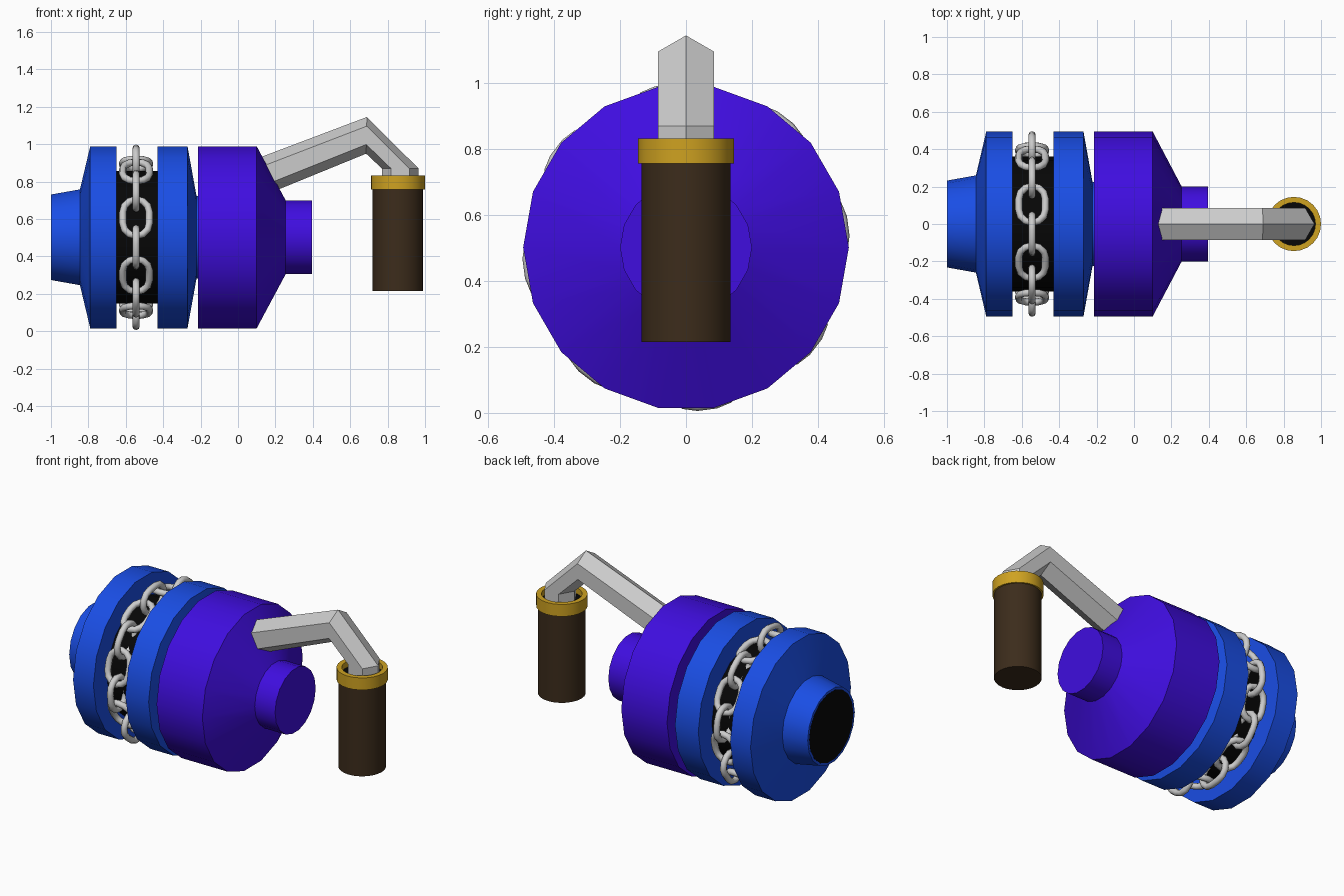
import bpy, bmesh
from math import sin, cos, pi, radians
from mathutils import Vector, Matrix

if "Cube" in bpy.data.objects:
    bpy.data.objects.remove(bpy.data.objects["Cube"])


def material(name, rgb):
    m = bpy.data.materials.new(name)
    m.diffuse_color = (*rgb, 1)
    m.use_nodes = True
    m.node_tree.nodes["Principled BSDF"].inputs["Base Color"].default_value = m.diffuse_color
    return m


BLUE = material("blue", (0.01, 0.075, 0.78))
PURPLE = material("purple", (0.05, 0.004, 0.74))
BLACK = material("black", (0.002, 0.002, 0.002))
BROWN = material("brown", (0.045, 0.025, 0.011))
GOLD = material("gold", (0.62, 0.36, 0.015))
AXIS_Z = 0.502


def finish(name, rings, mat=None, closed=False, caps=True, smooth=None):
    """Bridge a list of equal-sized point rings into one object."""
    bm = bmesh.new()
    vs = [[bm.verts.new(p) for p in ring] for ring in rings]
    n = len(vs[0])
    pairs = list(zip(vs, vs[1:])) + ([(vs[-1], vs[0])] if closed else [])
    for a, b in pairs:
        for i in range(n):
            j = (i + 1) % n
            bm.faces.new((a[i], a[j], b[j], b[i]))
    if caps and not closed:
        bm.faces.new(vs[0])
        bm.faces.new(vs[-1])
    bmesh.ops.recalc_face_normals(bm, faces=bm.faces)
    me = bpy.data.meshes.new(name)
    bm.to_mesh(me)
    bm.free()
    ob = bpy.data.objects.new(name, me)
    bpy.context.collection.objects.link(ob)
    if mat:
        me.materials.append(mat)
    if smooth:
        bpy.ops.object.select_all(action='DESELECT')
        ob.select_set(True)
        bpy.context.view_layer.objects.active = ob
        bpy.ops.object.shade_smooth_by_angle(angle=radians(smooth))
    return ob


def lathe_x(name, profile, mat, n=18, closed=False):
    """Revolve (x, radius) points around the drum axis."""
    rings = [[(x, r * cos(2 * pi * i / n), AXIS_Z + r * sin(2 * pi * i / n))
              for i in range(n)] for x, r in profile]
    return finish(name, rings, mat, closed, smooth=30)


def lathe_z(name, profile, mat, n=24, closed=False):
    """Revolve (radius, z) points around the handle axis."""
    rings = [[(0.855 + r * cos(2 * pi * i / n), r * sin(2 * pi * i / n), z)
              for i in range(n)] for r, z in profile]
    return finish(name, rings, mat, closed, smooth=30)


# Drum: blue flanges, dark core, purple end
lathe_x("rear_flange", [(-1, 0.217), (-1, 0.232), (-0.845, 0.26), (-0.79, 0.494),
                        (-0.65, 0.494), (-0.65, 0.34)], BLUE)
lathe_x("rear_opening", [(-1.0, 0.217), (-0.98, 0.217)], BLACK).location.x = -0.0005
lathe_x("drum_core", [(-0.66, 0.36), (-0.42, 0.36)], BLACK)
lathe_x("front_flange", [(-0.43, 0.34), (-0.43, 0.494), (-0.27, 0.494),
                         (-0.222, 0.225), (-0.205, 0.225)], BLUE)
lathe_x("purple_housing", [(-0.215, 0.494), (0.1, 0.494), (0.255, 0.2),
                           (0.395, 0.2)], PURPLE)

# Chain: alternating flat and upright links wrapped round the core
LINKS, RING, WIRE = 16, 0.406, 0.0195
BEND, HALF = 0.071, 0.03


def link(index):
    ang = radians(7.5 + index * 360 / LINKS)
    radial = Vector((0, cos(ang), sin(ang)))
    tangent = Vector((0, -sin(ang), cos(ang)))
    side, normal = radial, Vector((1, 0, 0))
    if index % 2:
        side, normal = normal, side
    centre = Vector((-0.545, 0, AXIS_Z)) + radial * RING
    rings = []
    for end in (1, -1):
        for k in range(7):
            t = pi * k / 6 + (0 if end == 1 else pi)
            out = side * cos(t) + tangent * sin(t)
            mid = centre + tangent * HALF * end + out * BEND
            rings.append([mid + WIRE * (out * cos(u) + normal * sin(u))
                          for u in (2 * pi * j / 8 for j in range(8))])
    finish("chain_link_%02d" % index, rings, closed=True, smooth=50)


for i in range(LINKS):
    link(i)

# Crank arm: hexagonal bar, bent twice
R = 0.098
path = [((0.159, 0.84), (-0.35, 0.937)), ((0.687, 1.047), (0.02, 1)),
        ((0.867, 0.87), (1, 0)), ((0.867, 0.78), (1, 0))]
rings = []
for (x, z), (ux, uz) in path:
    rings.append([(x + ux * R * cos(i * pi / 3), R * sin(i * pi / 3),
                   z + uz * R * cos(i * pi / 3)) for i in range(6)])
finish("crank_arm", rings)

# Handle: brown grip, gold collar, dark socket
lathe_z("handle_grip", [(0.135, 0.215), (0.135, 0.78)], BROWN)
lathe_z("handle_collar", [(0.145, 0.757), (0.145, 0.832), (0.115, 0.832),
                          (0.115, 0.757)], GOLD, closed=True)
lathe_z("handle_socket", [(0.117, 0.77), (0.117, 0.795)], BLACK)
